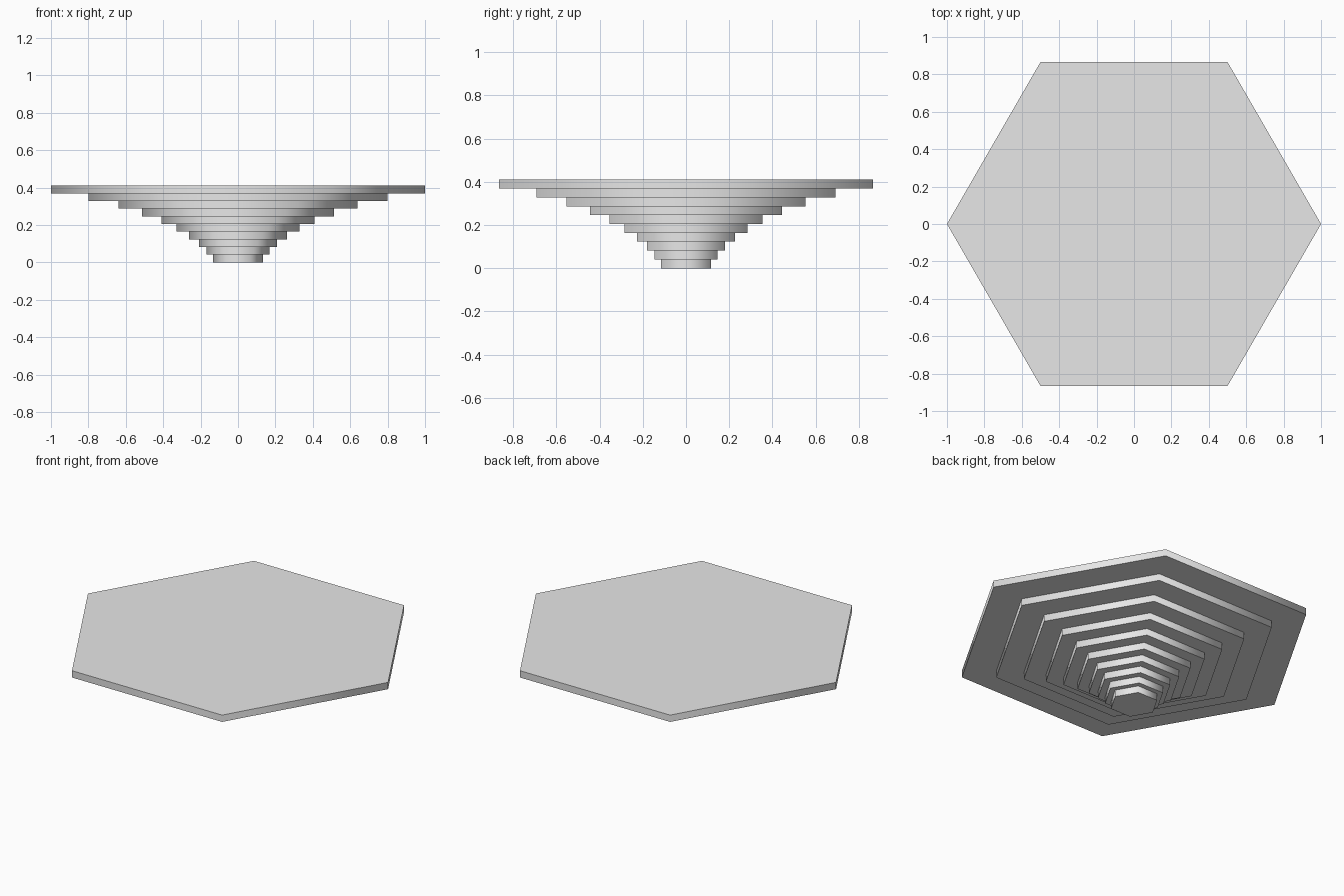
import bpy
import math

cube = bpy.data.objects.get("Cube")
if cube:
    bpy.data.objects.remove(cube, do_unlink=True)

# Single light grey material
grey = bpy.data.materials.new("light_grey")
grey.use_nodes = True
colour = (0.8, 0.8, 0.8, 1.0)
grey.diffuse_color = colour
grey.node_tree.nodes["Principled BSDF"].inputs["Base Color"].default_value = colour

TIERS = 10
THICKNESS = 0.041
SHRINK = 0.8


def add_tier(name, radius, z_bottom):
    """Hexagonal slab with corners on the x axis, rounded shading on its rim."""
    bpy.ops.mesh.primitive_cylinder_add(
        vertices=6, radius=radius, depth=THICKNESS,
        location=(0, 0, z_bottom + THICKNESS / 2))
    tier = bpy.context.object
    tier.name = name
    # Turn the corners onto the x axis
    for v in tier.data.vertices:
        v.co.x, v.co.y = v.co.y, -v.co.x
    tier.data.materials.append(grey)
    bpy.ops.object.shade_smooth_by_angle(angle=math.radians(65))
    return tier


# Stepped stack: each slab is a fixed ratio smaller than the one above
for i in range(TIERS):
    level = TIERS - 1 - i
    name = "top_slab" if i == 0 else f"step_{i}"
    add_tier(name, SHRINK ** i, level * THICKNESS)
